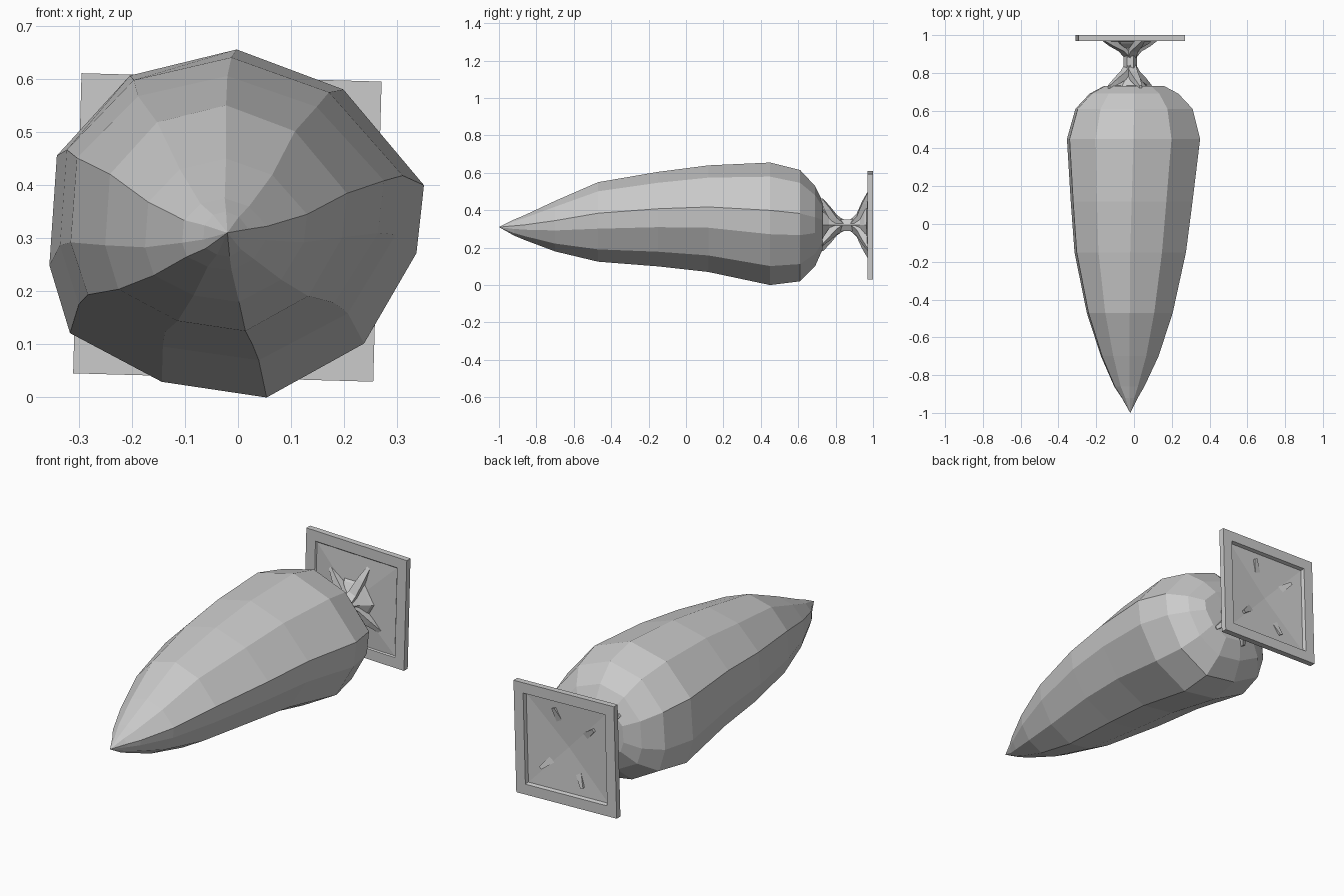
import bpy, bmesh
from math import sin, cos, pi, radians
from mathutils import Vector

if "Cube" in bpy.data.objects:
    bpy.data.objects.remove(bpy.data.objects["Cube"])

CX, CZ = -0.02, 0.32   # axis of the mount


def loft(name, rings):
    """Skin a list of rings; a one-point ring makes a tip, open ends are capped."""
    bm = bmesh.new()
    loops = [[bm.verts.new(p) for p in ring] for ring in rings]
    for a, b in zip(loops, loops[1:]):
        n = max(len(a), len(b))
        for i in range(n):
            j = (i + 1) % n
            if len(a) == 1:
                bm.faces.new((a[0], b[j], b[i]))
            elif len(b) == 1:
                bm.faces.new((a[i], a[j], b[0]))
            else:
                bm.faces.new((a[i], a[j], b[j], b[i]))
    for end in (loops[0], loops[-1]):
        if len(end) > 2:
            bm.faces.new(end)
    bmesh.ops.recalc_face_normals(bm, faces=bm.faces)
    mesh = bpy.data.meshes.new(name)
    bm.to_mesh(mesh)
    bm.free()
    obj = bpy.data.objects.new(name, mesh)
    bpy.context.collection.objects.link(obj)
    return obj


def polygon_ring(y, r, sides, turn=0.0):
    return [(CX + r * cos(turn + 2 * pi * i / sides), y,
             CZ + r * sin(turn + 2 * pi * i / sides)) for i in range(sides)]


# body: irregular section fitted to the extents of each station
section = [(0, 1), (.57, .77), (1, .22), (.96, -.17), (.68, -.69), (.16, -1),
           (-.4, -.91), (-.89, -.63), (-1, -.24), (-.96, .39), (-.57, .85)]
# y, x min, x max, z min, z max
stations = [(-.92, -.065, .02, .265, .35), (-.86, -.105, .055, .24, .375),
            (-.70, -.175, .13, .18, .45), (-.47, -.25, .205, .125, .55),
            (-.15, -.315, .275, .10, .605), (.12, -.335, .31, .07, .64),
            (.45, -.355, .35, 0, .655), (.61, -.31, .31, .02, .615),
            (.69, -.235, .235, .10, .53), (.73, -.16, .16, .19, .45)]
rings = [[(-.02, -1, .31)]]
for y, x0, x1, z0, z1 in stations:
    rings.append([((x0 + x1) / 2 + u * (x1 - x0) / 2, y,
                   (z0 + z1) / 2 + v * (z1 - z0) / 2) for u, v in section])
rings.append([(-.01, .735, .32)])
loft("body", rings)

# stem with flared ends
loft("stem", [polygon_ring(y, r, 6) for y, r in
              [(.725, .09), (.765, .055), (.80, .036), (.90, .036),
               (.93, .055), (.955, .10), (.965, .11)]])

# root-like claws gripping the body and the plate
plate_path = [(.01, .895), (.06, .935), (.13, .958), (.20, .984)]
body_path = [(.01, .83), (.05, .785), (.10, .755), (.15, .725)]
half_sizes = [.025, .022, .017, .008]


def claw(name, path, angle):
    out = Vector((cos(angle), 0, sin(angle)))
    side = Vector((-sin(angle), 0, cos(angle)))
    along = Vector((0, 1, 0))
    rings = []
    for (r, y), h in zip(path, half_sizes):
        c = Vector((CX, y, CZ)) + out * r
        rings.append([c + side * (a * h) + along * (b * h)
                      for a, b in ((1, 1), (-1, 1), (-1, -1), (1, -1))])
    loft(name, rings)


for i, deg in enumerate((68, 139, 244, 317)):
    claw(f"plate_claw_{i}", plate_path, radians(deg))
    claw(f"body_claw_{i}", body_path, radians(deg))

# square wall plate: raised frame around a shallow dished panel
loops = [(0.982, .225), (1.0, .23), (1.0, .2825), (.97, .2825), (.97, .23), (.976, .225)]
turn = radians(45 - 1.6)
loft("wall_plate", [[(CX, .968, CZ)]]
     + [polygon_ring(y, h * 2 ** .5, 4, turn) for y, h in loops]
     + [[(CX, .96, CZ)]])
